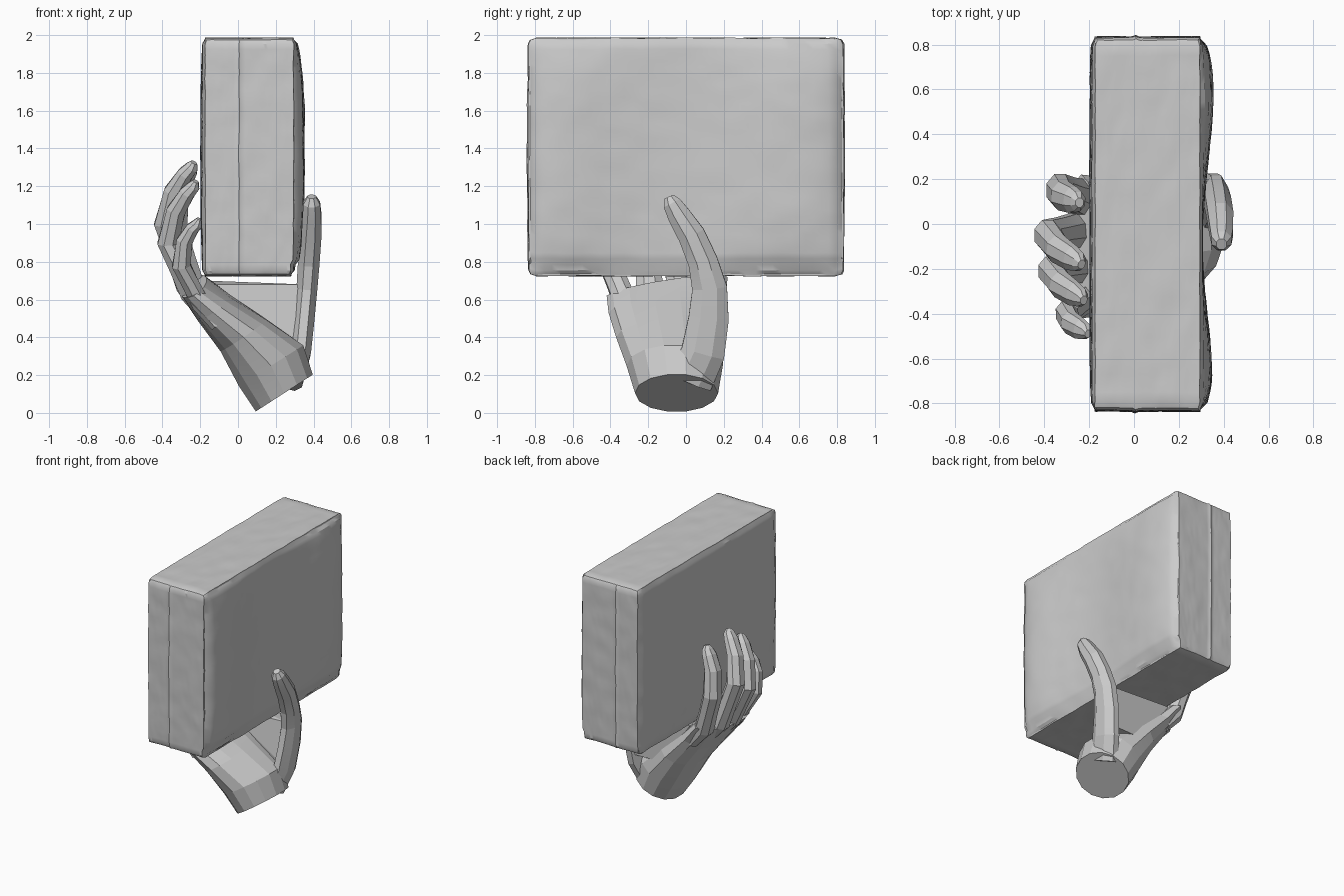
import bpy, bmesh, math
from mathutils import Vector, noise

cube = bpy.data.objects.get("Cube")
if cube:
    bpy.data.objects.remove(cube, do_unlink=True)

grey = bpy.data.materials.new("plain_grey")
grey.use_nodes = True
tone = (0.6, 0.6, 0.6, 1)
grey.diffuse_color = tone
grey.node_tree.nodes["Principled BSDF"].inputs["Base Color"].default_value = tone


def add_object(name, bm, angle):
    bmesh.ops.recalc_face_normals(bm, faces=bm.faces)
    mesh = bpy.data.meshes.new(name)
    bm.to_mesh(mesh)
    bm.free()
    mesh.materials.append(grey)
    obj = bpy.data.objects.new(name, mesh)
    bpy.context.collection.objects.link(obj)
    bpy.ops.object.select_all(action="DESELECT")
    obj.select_set(True)
    bpy.context.view_layer.objects.active = obj
    bpy.ops.object.shade_smooth_by_angle(angle=math.radians(angle))
    return obj


def loft(name, rings, sides):
    """Skin a closed tube over rings of (centre, half axis, half axis)."""
    bm = bmesh.new()
    loops = []
    for centre, a, b in rings:
        c, a, b = Vector(centre), Vector(a), Vector(b)
        turns = [math.tau * (i + 0.5) / sides for i in range(sides)]
        loops.append([bm.verts.new(c + a * math.cos(t) + b * math.sin(t)) for t in turns])
    for low, high in zip(loops, loops[1:]):
        for i in range(sides):
            j = (i + 1) % sides
            bm.faces.new((low[i], low[j], high[j], high[i]))
    bm.faces.new(loops[0][::-1])
    bm.faces.new(loops[-1])
    return add_object(name, bm, 8)


def digit(name, joints, sides=8):
    """Loft along joints of (centre, half thickness, half width)."""
    points = [Vector(j[0]) for j in joints]
    rings = []
    for i, (p, thick, wide) in enumerate(joints):
        along = (points[min(i + 1, len(points) - 1)] - points[max(i - 1, 0)]).normalized()
        across = Vector((0, 1, 0))
        across = (across - along * across.dot(along)).normalized()
        rings.append((p, along.cross(across) * thick, across * wide))
    return loft(name, rings, sides)


# Rough block: slightly pillowed, dished on its left face, seam on both ends
bm = bmesh.new()
bmesh.ops.create_cube(bm, size=2)
bmesh.ops.subdivide_edges(bm, edges=bm.edges[:], cuts=35, use_grid_fill=True)
for v in bm.verts:
    u = [math.copysign(abs(c) ** 0.85, c) for c in v.co]
    x, y, z = u
    on_edge = sum(abs(c) > 0.999 for c in u) > 1
    swell = (1 - z ** 4) * (1 - abs(y) ** 10)
    px = 0.06 + 0.245 * x
    if x > 0:
        lift = math.sin(min(1, abs(y + 0.1) / 0.85) * math.pi / 2) ** 2
        px += x * 0.05 * lift * swell - 0.015 * x * (z < -0.9)
    else:
        px += x * 0.012 * swell
    py = 0.83 * y + 0.006 * y * (1 - z * z)
    if abs(y) > 0.999 and abs(px - 0.01) < 0.012:
        py += math.copysign(0.006, y)
    pz = 1.355 + 0.63 * z
    p = Vector((px, py, pz))
    if on_edge:
        p -= Vector((x, y, z)) * 0.01
    v.co = p + noise.noise_vector(p * 9) * 0.004 + noise.noise_vector(p * 40) * 0.0015
add_object("block", bm, 30)

# Wrist and palm
loft("palm", [
    ((0.245, -0.05, 0.105), (0.155, 0, 0.1), (0, 0.22, 0)),
    ((0.175, -0.06, 0.25), (0.175, 0, 0.11), (0, 0.255, 0)),
    ((0.03, -0.08, 0.41), (0.125, 0, 0.085), (0, 0.29, 0.01)),
    ((-0.13, -0.1, 0.56), (0.09, 0, 0.06), (0, 0.31, 0.03)),
    ((-0.235, -0.1, 0.67), (0.07, 0, 0.035), (0, 0.32, 0.05)),
], 14)

# Web of skin between thumb and palm
bm = bmesh.new()
for p in [(0.36, 0.04, 0.36), (0.34, 0.19, 0.36), (0.37, 0.2, 0.66), (0.35, 0.08, 0.68),
          (-0.16, 0.18, 0.7), (-0.14, 0.04, 0.68), (0.08, 0.18, 0.36), (0.1, 0.05, 0.38)]:
    bm.verts.new(p)
bmesh.ops.convex_hull(bm, input=bm.verts[:])
add_object("thumb_web", bm, 8)

# Thumb pressed on the left face
digit("thumb", [
    ((0.29, 0.02, 0.17), 0.06, 0.13), ((0.33, 0.09, 0.32), 0.06, 0.125),
    ((0.35, 0.12, 0.5), 0.06, 0.115), ((0.365, 0.125, 0.66), 0.06, 0.1),
    ((0.375, 0.09, 0.8), 0.062, 0.085), ((0.385, 0.03, 0.94), 0.062, 0.078),
    ((0.39, -0.04, 1.05), 0.055, 0.065), ((0.39, -0.075, 1.11), 0.048, 0.052),
    ((0.39, -0.09, 1.145), 0.025, 0.028)])

# Four fingers curling up the right face: knuckle, middle joint, tip, half width
fingers = {
    "index_finger": ((-0.24, 0.12, 0.68), (-0.33, 0.15, 0.97), (-0.25, 0.1, 1.28), 0.078),
    "middle_finger": ((-0.27, -0.03, 0.67), (-0.385, -0.05, 1.0), (-0.245, -0.17, 1.3), 0.075),
    "ring_finger": ((-0.25, -0.19, 0.63), (-0.37, -0.21, 0.9), (-0.235, -0.33, 1.2), 0.072),
    "little_finger": ((-0.2, -0.32, 0.58), (-0.3, -0.4, 0.78), (-0.215, -0.48, 1.0), 0.062),
}
for name, (knuckle, middle, tip, w) in fingers.items():
    k, m, t = Vector(knuckle), Vector(middle), Vector(tip)
    root = k + Vector((0.09, 0, -0.12))
    bow = Vector((-0.025, 0, 0.02))
    digit(name, [
        (root, w * 0.6, w * 0.9), (k, w * 0.85, w * 1.1), (k.lerp(m, 0.5), w * 0.8, w),
        (m, w * 0.85, w), (m.lerp(t, 0.5) + bow, w * 0.75, w * 0.9),
        (m.lerp(t, 0.85) + bow * 0.5, w * 0.6, w * 0.8),
        (t, w * 0.5, w * 0.6), (t + (t - m).normalized() * 0.03, w * 0.25, w * 0.3)])
